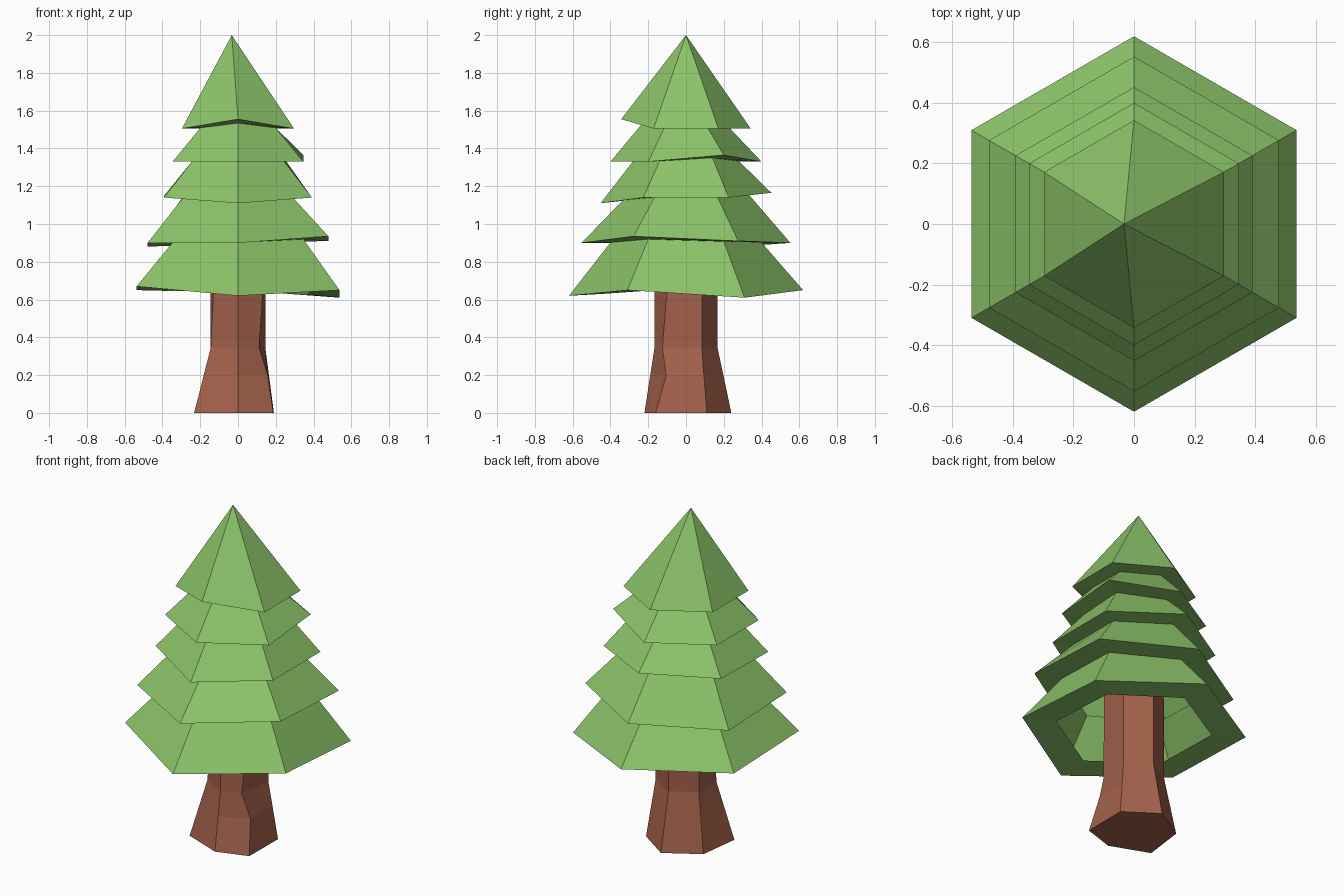
import bpy
import bmesh
from math import cos, sin, radians

if "Cube" in bpy.data.objects:
    bpy.data.objects.remove(bpy.data.objects["Cube"])

# Corner order of every hexagon: front, front right, back right, back, back left, front left
ANGLES = [radians(a) for a in (-90, -30, 30, 90, 150, 210)]


def material(name, rgb):
    mat = bpy.data.materials.new(name)
    mat.diffuse_color = (*rgb, 1)
    mat.use_nodes = True
    mat.node_tree.nodes["Principled BSDF"].inputs["Base Color"].default_value = mat.diffuse_color
    return mat


def hexagon(radius, heights):
    return [(radius * cos(a), radius * sin(a), z) for a, z in zip(ANGLES, heights)]


def skin(name, rings, mat, apex=None, caps=False):
    """Join rings of six points from bottom to top into a faceted shell."""
    bm = bmesh.new()
    loops = [[bm.verts.new(p) for p in ring] for ring in rings]
    for low, high in zip(loops, loops[1:]):
        for i in range(6):
            j = (i + 1) % 6
            bm.faces.new((low[i], low[j], high[j], high[i]))
    if apex:
        tip = bm.verts.new(apex)
        for i in range(6):
            bm.faces.new((loops[-1][i], loops[-1][(i + 1) % 6], tip))
    if caps:
        bm.faces.new(loops[0][::-1])
        bm.faces.new(loops[-1])
    mesh = bpy.data.meshes.new(name)
    bm.to_mesh(mesh)
    bm.free()
    obj = bpy.data.objects.new(name, mesh)
    bpy.context.collection.objects.link(obj)
    mesh.materials.append(mat)
    return obj


# Foliage: tiers with an uneven rim, each overhanging a narrower neck
tiers = [  # rim radius, neck radius, rim corner heights
    (0.62, 0.43, (0.62, 0.65, 0.61, 0.65, 0.65, 0.67)),
    (0.553, 0.40, (0.90, 0.935, 0.91, 0.90, 0.88, 0.90)),
    (0.452, 0.335, (1.11, 1.14, 1.14, 1.165, 1.15, 1.14)),
    (0.40, 0.28, (1.33, 1.33, 1.365, 1.33, 1.33, 1.33)),
    (0.343, 0.23, (1.555, 1.505, 1.505, 1.505, 1.505, 1.505)),
]
rings = []
for rim, neck, heights in tiers:
    mean = sum(heights) / 6
    rings.append(hexagon(neck, [mean + (z - mean) * 0.5 for z in heights]))
    rings.append(hexagon(rim, heights))
skin("foliage", rings, material("leaf_green", (0.26, 0.55, 0.14)), apex=(-0.033, 0, 2))

# Trunk: flared foot, straight shaft, small nick on the front right corner
foot = [(0, -0.22, 0), (0.187, -0.16, 0), (0.19, 0.11, 0),
        (0, 0.24, 0), (-0.20, 0.12, 0), (-0.232, -0.13, 0)]
waist = hexagon(0.167, [0.345] * 6)
shin = [tuple(f + (w - f) * 0.58 for f, w in zip(p, q)) for p, q in zip(foot, waist)]
top = hexagon(0.167, [0.85] * 6)
shin[1] = (0.157, -0.105, 0.2)
waist[1] = (0.112, -0.125, 0.345)
top[5] = (-0.12, -0.09, 0.85)
skin("trunk", [foot, shin, waist, top], material("bark_brown", (0.37, 0.12, 0.07)), caps=True)
